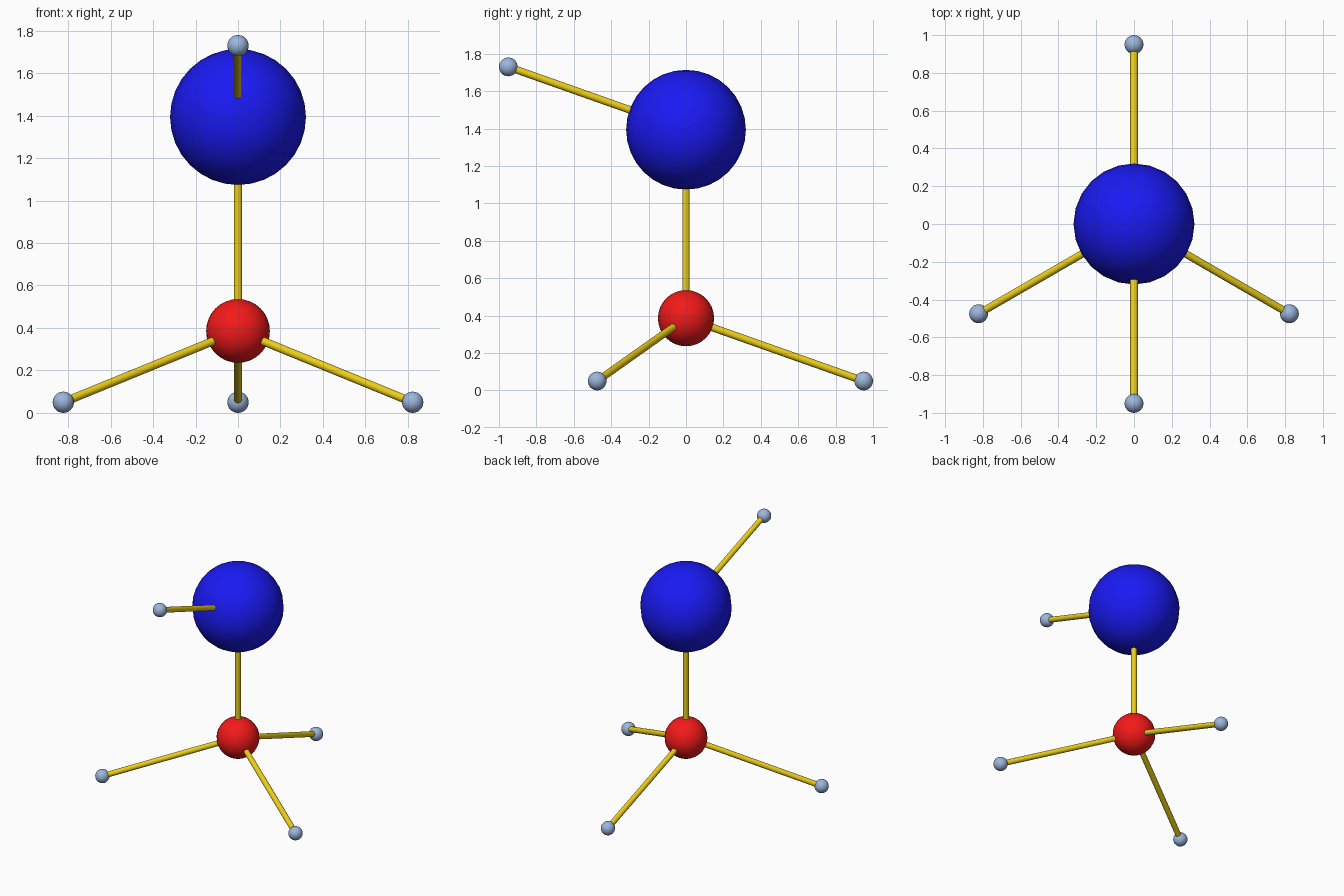
import bpy
from math import sqrt, sin, cos, radians
from mathutils import Vector

if "Cube" in bpy.data.objects:
    bpy.data.objects.remove(bpy.data.objects["Cube"])


def material(name, color):
    m = bpy.data.materials.new(name)
    m.diffuse_color = (*color, 1)
    m.use_nodes = True
    m.node_tree.nodes["Principled BSDF"].inputs["Base Color"].default_value = m.diffuse_color
    return m


red = material("red", (0.9, 0.01, 0.01))
blue = material("blue", (0.01, 0.01, 0.9))
pale = material("pale_blue", (0.33, 0.47, 0.72))
yellow = material("yellow", (0.85, 0.62, 0.01))


def finish(name, mat):
    ob = bpy.context.object
    ob.name = name
    ob.data.materials.append(mat)
    bpy.ops.object.shade_smooth_by_angle(angle=radians(40))


def atom(name, pos, radius, mat):
    bpy.ops.mesh.primitive_uv_sphere_add(segments=24, ring_count=16, radius=radius, location=pos)
    finish(name, mat)


def bond(name, a, b):
    d = b - a
    bpy.ops.mesh.primitive_cylinder_add(vertices=16, radius=0.02, depth=d.length, location=(a + b) / 2,
                                        rotation=d.to_track_quat('Z', 'Y').to_euler())
    finish(name, yellow)


# Tetrahedral layout: horizontal reach, rise and bond length
SMALL_R, REACH = 0.05, 0.95
RISE = REACH / sqrt(8)
LENGTH = 3 * RISE

lower = Vector((0, 0, SMALL_R + RISE))
upper = lower + Vector((0, 0, LENGTH))

# Large atoms and the bond joining them
atom("lower_atom", lower, 0.15, red)
atom("upper_atom", upper, 0.32, blue)
bond("central_bond", lower, upper)

# Three small atoms around the lower atom
for i in range(3):
    a = radians(90 + 120 * i)
    p = Vector((REACH * cos(a), REACH * sin(a), SMALL_R))
    atom(f"lower_small_atom_{i + 1}", p, SMALL_R, pale)
    bond(f"lower_bond_{i + 1}", lower, p)

# One small atom on the upper atom
p = upper + Vector((0, -REACH, RISE))
atom("upper_small_atom", p, SMALL_R, pale)
bond("upper_bond", upper, p)
